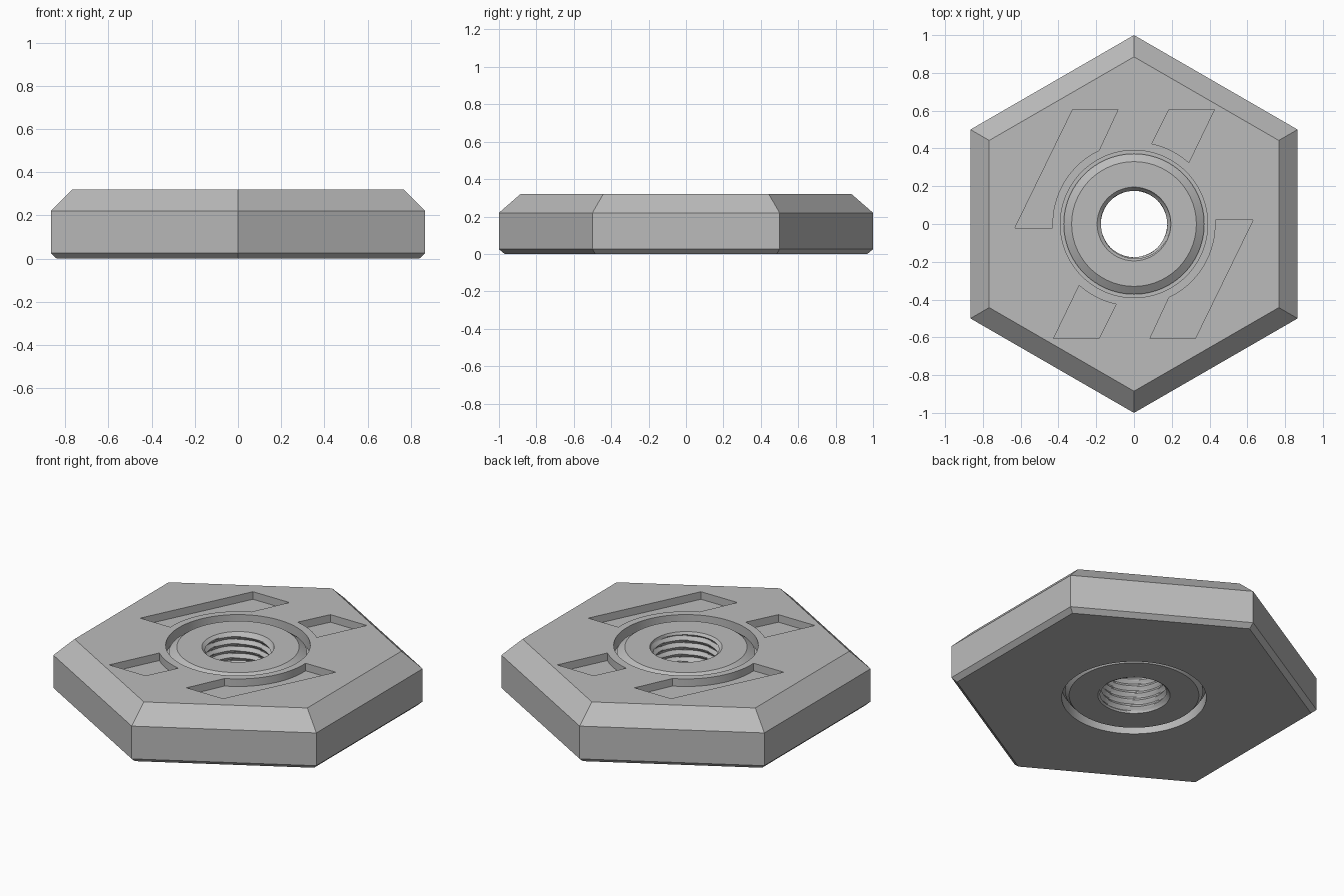
import bpy, bmesh, math

if "Cube" in bpy.data.objects:
    bpy.data.objects.remove(bpy.data.objects["Cube"], do_unlink=True)

metal = bpy.data.materials.new("plain grey")
metal.use_nodes = True
GREY = (0.5, 0.5, 0.5, 1)
metal.diffuse_color = GREY
metal.node_tree.nodes["Principled BSDF"].inputs["Base Color"].default_value = GREY

HEIGHT, TAU = 0.32, 2 * math.pi
SEGMENTS = 96


def make_object(name, bm):
    bmesh.ops.recalc_face_normals(bm, faces=bm.faces)
    mesh = bpy.data.meshes.new(name)
    bm.to_mesh(mesh)
    bm.free()
    mesh.materials.append(metal)
    obj = bpy.data.objects.new(name, mesh)
    bpy.context.collection.objects.link(obj)
    return obj


def ring(bm, radius, z, sides, start=0):
    return [bm.verts.new((r * math.cos(a), r * math.sin(a), z))
            for i in range(sides)
            for a in [start + TAU * i / sides]
            for r in [radius(a) if callable(radius) else radius]]


def bridge(bm, lower, upper):
    n = len(lower)
    for i in range(n):
        j = (i + 1) % n
        bm.faces.new((lower[i], lower[j], upper[j], upper[i]))


def solid(name, profile, sides, start=0):
    """Stack of rings with capped ends."""
    bm = bmesh.new()
    rings = [ring(bm, r, z, sides, start) for r, z in profile]
    for a, b in zip(rings, rings[1:]):
        bridge(bm, a, b)
    bm.faces.new(rings[0])
    bm.faces.new(rings[-1])
    return make_object(name, bm)


def prism(name, outline, low, high):
    bm = bmesh.new()
    a, b = ([bm.verts.new((x, y, z)) for x, y in outline] for z in (low, high))
    bridge(bm, a, b)
    bm.faces.new(a)
    bm.faces.new(b)
    return make_object(name, bm)


def arc(p, q, steps=16):
    """Points around the centre from p to q, anticlockwise or clockwise."""
    a, b = math.atan2(p[1], p[0]), math.atan2(q[1], q[0])
    b += TAU * round((a - b) / TAU)
    r = math.hypot(*p)
    return [(r * math.cos(a + (b - a) * i / steps),
             r * math.sin(a + (b - a) * i / steps)) for i in range(steps + 1)]


def select_only(obj):
    bpy.ops.object.select_all(action='DESELECT')
    obj.select_set(True)
    bpy.context.view_layer.objects.active = obj


def cut(target, cutter):
    mod = target.modifiers.new("cut", 'BOOLEAN')
    mod.operation, mod.solver, mod.object = 'DIFFERENCE', 'EXACT', cutter
    select_only(target)
    bpy.ops.object.modifier_apply(modifier=mod.name)
    bpy.data.objects.remove(cutter, do_unlink=True)


# Hexagonal body with a wide top bevel and a narrow bottom bevel
body = solid("hex_body", [(0.97, 0), (1, 0.025), (1, 0.22), (0.885, HEIGHT)],
             6, math.pi / 2)
cut(body, solid("bore_cutter", [(0.39, -0.1), (0.39, 0.5)], SEGMENTS))

# Slanted pockets, repeated by a half turn
long_pocket = [(-0.63, -0.02), (-0.325, 0.605), (-0.085, 0.605)]
long_pocket += arc((-0.185, 0.39), (-0.43, -0.02))
short_pocket = [(0.185, 0.605), (0.425, 0.605)] + arc((0.29, 0.325), (0.095, 0.425))
for outline in (long_pocket, short_pocket):
    for turn in (1, -1):
        cut(body, prism("pocket_cutter", [(turn * x, turn * y) for x, y in outline],
                        HEIGHT - 0.045, 0.5))

# Round insert with bevelled rims, a groove at each end and a threaded bore
PITCH, LOW, HIGH = 0.042, 0.025, 0.295


def thread_radius(z):
    def radius(angle):
        phase = (z / PITCH - angle / TAU) % 1
        return 0.175 + 0.018 * abs(2 * phase - 1)
    return radius


rows = 52
profile = [(thread_radius(z), z) for k in range(rows + 1)
           for z in [LOW + (HIGH - LOW) * k / rows]]
profile += [(0.195, 0.31), (0.33, 0.31), (0.372, 0.28), (0.372, 0.25), (0.391, 0.25),
            (0.391, 0.07), (0.372, 0.07), (0.372, 0.04), (0.35, 0.015), (0.195, 0.015)]
bm = bmesh.new()
rings = [ring(bm, r, z, SEGMENTS) for r, z in profile]
for a, b in zip(rings, rings[1:] + rings[:1]):
    bridge(bm, a, b)
insert = make_object("threaded_insert", bm)

for obj in (body, insert):
    select_only(obj)
    bpy.ops.object.shade_smooth_by_angle(angle=math.radians(25))
